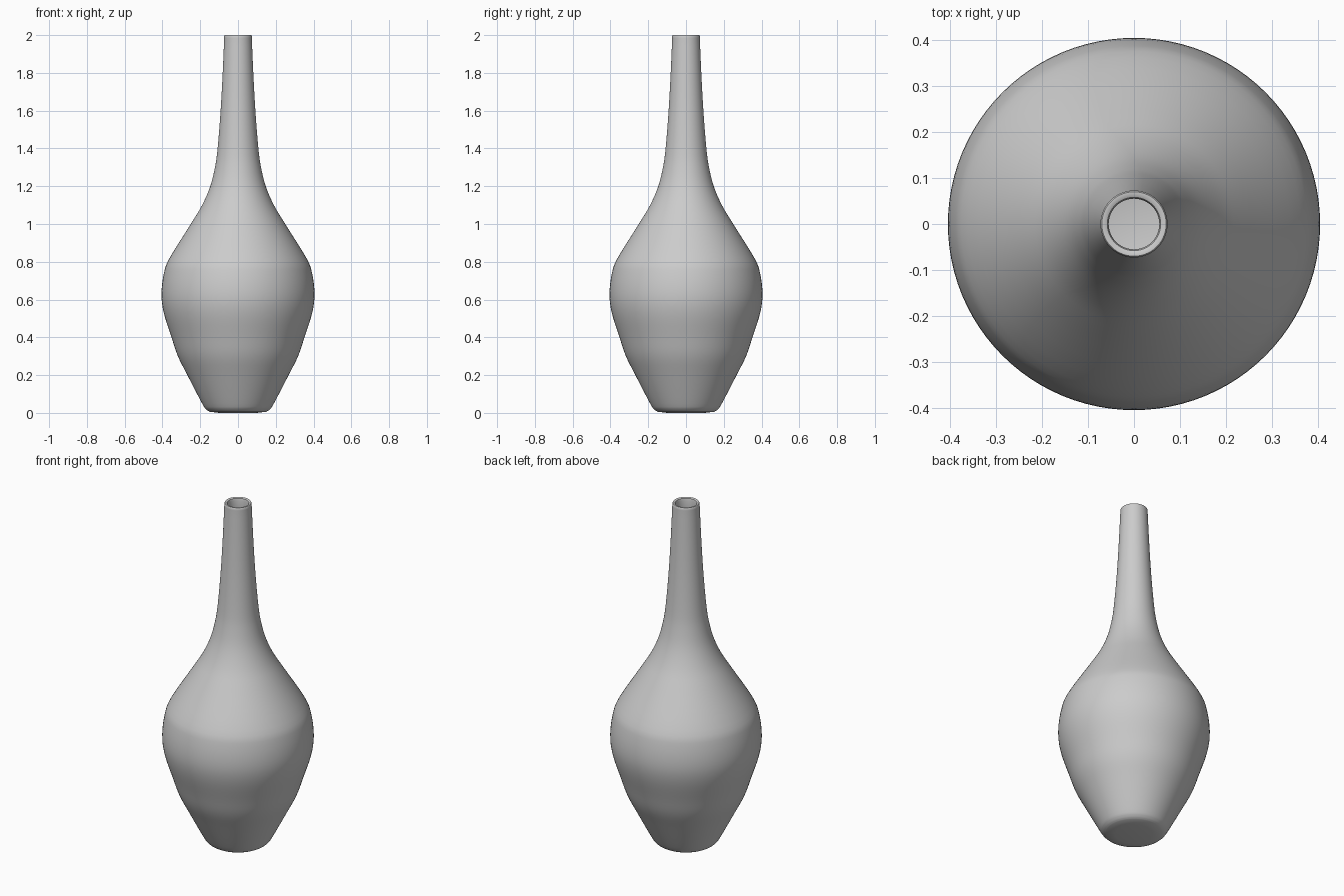
import bpy, bmesh, math
from mathutils import Vector

if "Cube" in bpy.data.objects:
    bpy.data.objects.remove(bpy.data.objects["Cube"])

SEGMENTS = 96
WALL = 0.018

# Outer silhouette from foot to lip: (radius, height)
OUTER = [(0.15, 0.006), (0.168, 0.018), (0.19, 0.05), (0.268, 0.2), (0.318, 0.3),
         (0.352, 0.4), (0.393, 0.53), (0.405, 0.63), (0.392, 0.74), (0.362, 0.82),
         (0.25, 1.0), (0.19, 1.1), (0.147, 1.2), (0.122, 1.3), (0.108, 1.4),
         (0.092, 1.6), (0.081, 1.8), (0.073, 1.985)]


def smooth_curve(points, steps=4):
    """Catmull-Rom curve through the profile points."""
    p = [Vector(q) for q in points]
    p = [2 * p[0] - p[1]] + p + [2 * p[-1] - p[-2]]
    out = []
    for a, b, c, d in zip(p, p[1:], p[2:], p[3:]):
        for i in range(steps):
            t = i / steps
            out.append(0.5 * (2 * b + (c - a) * t + (2 * a - 5 * b + 4 * c - d) * t * t
                              + (3 * b - a - 3 * c + d) * t ** 3))
    return out + [p[-2]]


def inset(curve, dist):
    """Shift the curve inwards to make the inside wall."""
    out = []
    for i, p in enumerate(curve):
        t = (curve[min(i + 1, len(curve) - 1)] - curve[max(i - 1, 0)]).normalized()
        out.append(p + Vector((-t.y, t.x)) * dist)
    return out


def lathe(name, profile):
    bm = bmesh.new()
    verts = [bm.verts.new((p[0], 0, p[1])) for p in profile]
    edges = [bm.edges.new(pair) for pair in zip(verts, verts[1:])]
    bmesh.ops.spin(bm, geom=verts + edges, cent=(0, 0, 0), axis=(0, 0, 1),
                   angle=math.tau, steps=SEGMENTS, use_duplicate=False)
    bmesh.ops.remove_doubles(bm, verts=bm.verts, dist=1e-5)
    bmesh.ops.recalc_face_normals(bm, faces=bm.faces)
    mesh = bpy.data.meshes.new(name)
    bm.to_mesh(mesh)
    bm.free()
    obj = bpy.data.objects.new(name, mesh)
    bpy.context.collection.objects.link(obj)
    bpy.context.view_layer.objects.active = obj
    obj.select_set(True)
    bpy.ops.object.shade_smooth_by_angle(angle=math.radians(40))
    return obj


outer = smooth_curve(OUTER)
inner = [p for p in reversed(inset(outer, WALL)) if p.y > 0.04]

# Rounded lip joining outer and inner walls
lip = [(0.073, 1.995), (0.070, 2.0), (0.064, 2.0), (0.058, 1.997)]

# Foot, outer wall, lip, inner wall and inside floor in one profile
profile = [(0, 0), (0.1, 0)] + [tuple(p) for p in outer] + lip
profile += [tuple(p) for p in inner] + [(0.14, 0.025), (0, 0.025)]
lathe("vase", profile)
